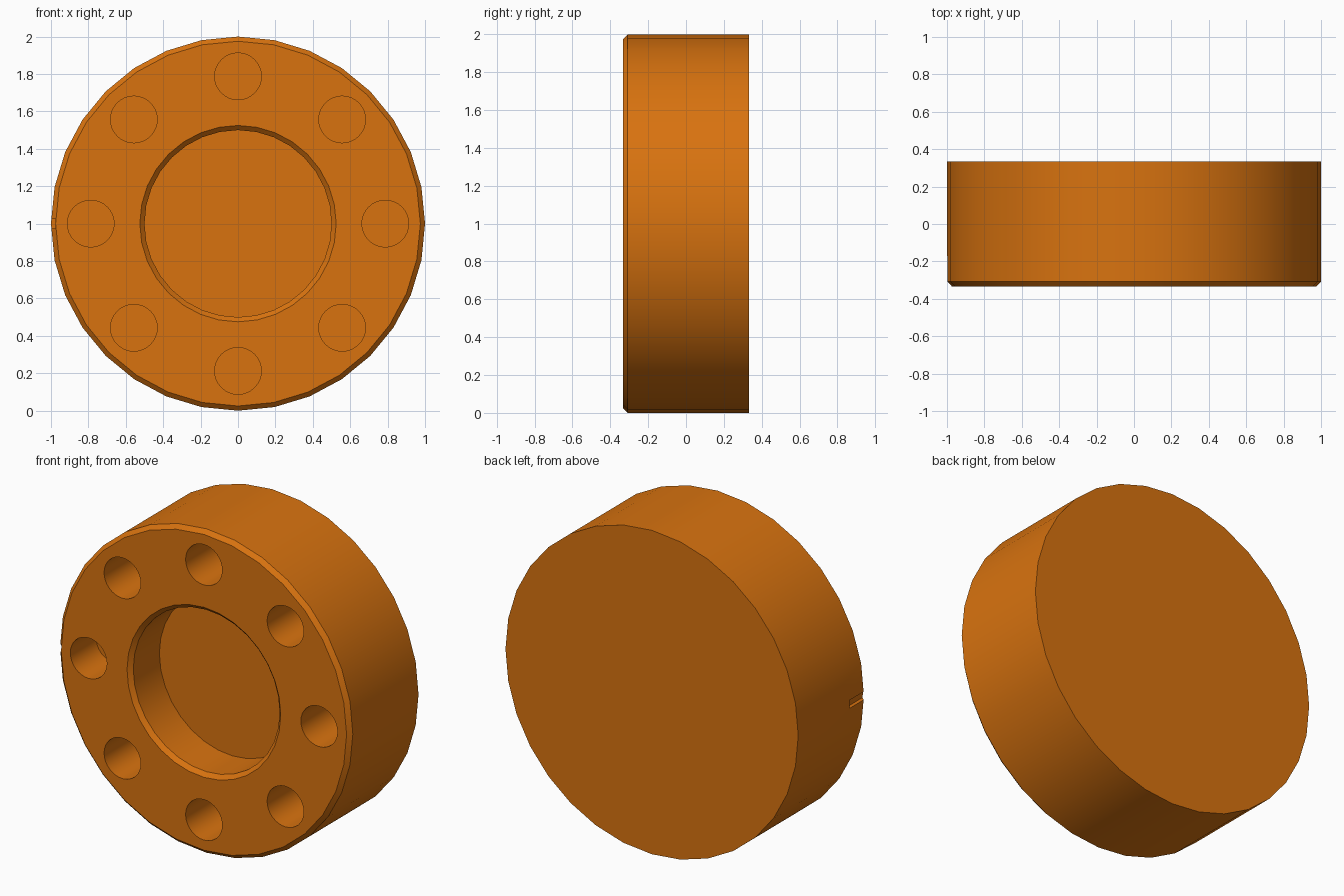
import bpy, bmesh, math
from mathutils import Matrix, Vector

cube = bpy.data.objects.get("Cube")
if cube:
    bpy.data.objects.remove(cube, do_unlink=True)

FRONT, BACK, CZ = -0.333, 0.333, 1.0
BORE_DEPTH, HOLE_DEPTH, SHALLOW_DEPTH = 0.28, 0.5, 0.25

orange = bpy.data.materials.new("orange")
orange.use_nodes = True
colour = (0.69, 0.171, 0.0048, 1)
orange.diffuse_color = colour
orange.node_tree.nodes["Principled BSDF"].inputs["Base Color"].default_value = colour


def new_object(name, bm):
    bmesh.ops.recalc_face_normals(bm, faces=bm.faces)
    mesh = bpy.data.meshes.new(name)
    bm.to_mesh(mesh)
    bm.free()
    mesh.materials.append(orange)
    obj = bpy.data.objects.new(name, mesh)
    bpy.context.collection.objects.link(obj)
    return obj


def turned(name, profile, sides, x=0.0, z=CZ):
    """Solid turned about the y axis from (radius, y) points, capped at both ends."""
    bm = bmesh.new()
    rings = []
    for r, y in profile:
        rings.append([bm.verts.new((x + r * math.cos(2 * math.pi * i / sides), y,
                                    z + r * math.sin(2 * math.pi * i / sides)))
                      for i in range(sides)])
    for a, b in zip(rings, rings[1:]):
        for i in range(sides):
            j = (i + 1) % sides
            bm.faces.new((a[i], a[j], b[j], b[i]))
    bm.faces.new(rings[0])
    bm.faces.new(rings[-1])
    return new_object(name, bm)


def cut(target, cutter):
    mod = target.modifiers.new("cut", 'BOOLEAN')
    mod.operation = 'DIFFERENCE'
    mod.solver = 'EXACT'
    mod.object = cutter
    bpy.context.view_layer.objects.active = target
    bpy.ops.object.modifier_apply(modifier=mod.name)
    bpy.data.objects.remove(cutter, do_unlink=True)


# Disc with chamfered front rim and recessed, chamfered central bore
disc = turned("flange_disc", [(0.5, FRONT + BORE_DEPTH), (0.5, FRONT + 0.025),
                              (0.525, FRONT), (0.975, FRONT),
                              (1.0, FRONT + 0.025), (1.0, BACK)], 32)

# Ring of eight blind holes; the one at -x is shallower
for k in range(8):
    a = k * math.pi / 4
    depth = SHALLOW_DEPTH if k == 4 else HOLE_DEPTH
    cut(disc, turned("hole_cutter", [(0.125, FRONT - 0.1), (0.125, FRONT + depth)], 32,
                     0.7875 * math.cos(a), CZ + 0.7875 * math.sin(a)))

# Small alignment slot in the rim beside the shallow hole
bm = bmesh.new()
bmesh.ops.create_cube(bm, size=1, matrix=Matrix.Translation(Vector((-1.025, -0.285, CZ)))
                      @ Matrix.Diagonal((0.1, 0.23, 0.05, 1)))
cut(disc, new_object("slot_cutter", bm))

# Smooth curved walls, keep rims and chamfers crisp
bpy.ops.object.select_all(action='DESELECT')
disc.select_set(True)
bpy.context.view_layer.objects.active = disc
bpy.ops.object.shade_smooth_by_angle(angle=math.radians(30))
